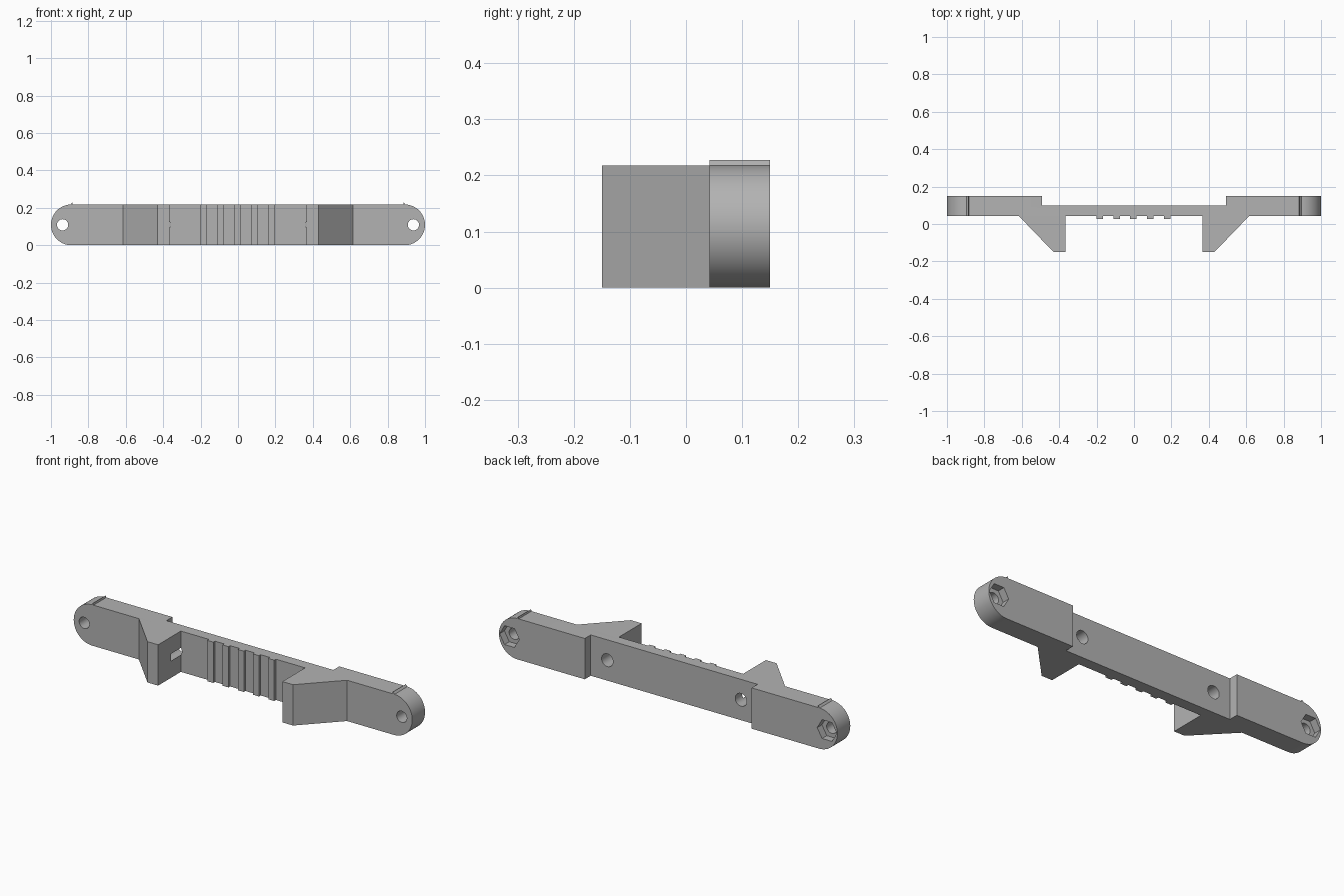
import bpy, bmesh, math
from mathutils import Vector

cube = bpy.data.objects.get("Cube")
if cube:
    bpy.data.objects.remove(cube)

HEIGHT, END, R = 0.218, 0.891, 0.109
FRONT, BACK, RECESS = 0.042, 0.15, 0.10

grey = bpy.data.materials.new("grey_plastic")
grey.diffuse_color = (0.45, 0.45, 0.45, 1)
grey.use_nodes = True
grey.node_tree.nodes["Principled BSDF"].inputs["Base Color"].default_value = (0.45, 0.45, 0.45, 1)


def prism(name, points, axis, start, end):
    """Extrude a flat outline along y (xz outline) or z (xy outline)."""
    bm = bmesh.new()
    put = (lambda a, b: (a, start, b)) if axis == "y" else (lambda a, b: (a, b, start))
    face = bm.faces.new([bm.verts.new(put(a, b)) for a, b in points])
    move = Vector((0, 1, 0) if axis == "y" else (0, 0, 1)) * (end - start)
    top = bmesh.ops.extrude_face_region(bm, geom=[face])["geom"]
    bmesh.ops.translate(bm, vec=move, verts=[g for g in top if isinstance(g, bmesh.types.BMVert)])
    bmesh.ops.recalc_face_normals(bm, faces=bm.faces)
    mesh = bpy.data.meshes.new(name)
    bm.to_mesh(mesh)
    bm.free()
    mesh.materials.append(grey)
    obj = bpy.data.objects.new(name, mesh)
    bpy.context.collection.objects.link(obj)
    return obj


def arc(cx, cz, r, n, start=0.0, sweep=math.tau, closed=True):
    steps = n if closed else n - 1
    return [(cx + r * math.cos(start + sweep * i / steps),
             cz + r * math.sin(start + sweep * i / steps)) for i in range(n)]


def rect(x0, x1, y0, y1):
    return [(x0, y0), (x1, y0), (x1, y1), (x0, y1)]


def carve(obj, cutters):
    """Subtract the cutters, then bake the result and shade it."""
    for c in cutters:
        c.hide_render = True
        mod = obj.modifiers.new("cut", "BOOLEAN")
        mod.operation, mod.solver, mod.object = "DIFFERENCE", "EXACT", c
    bpy.context.view_layer.update()
    baked = bpy.data.meshes.new_from_object(obj.evaluated_get(bpy.context.evaluated_depsgraph_get()))
    obj.modifiers.clear()
    obj.data = baked
    bpy.ops.object.select_all(action="DESELECT")
    obj.select_set(True)
    bpy.context.view_layer.objects.active = obj
    bpy.ops.object.shade_smooth_by_angle(angle=math.radians(30))


# Cutters: back recess, bolt holes, nut pockets, blind screw holes
recess = prism("recess_cutter", rect(-0.493, 0.493, -0.1, 0.4), "y", RECESS, 0.3)
bolts, screws = [], []
for s in (-1, 1):
    bolts.append(prism("bolt_cutter", arc(s * 0.938, R, 0.03, 32), "y", -0.1, 0.3))
    bolts.append(prism("nut_cutter", arc(s * 0.938, R, 0.058, 6), "y", 0.11, 0.3))
    screws.append(prism("screw_cutter", arc(s * 0.395, R, 0.034, 32), "y", -0.04, 0.3))

# Round-ended bar
outline = (arc(END, R, R, 33, -math.pi / 2, math.pi, False)
           + arc(-END, R, R, 33, math.pi / 2, math.pi, False))
bar = prism("bar", outline, "y", FRONT, BACK)
carve(bar, [recess] + bolts + screws)

# Front hooks and thin ridges on the ends
for s, side, screw in ((-1, "right", screws[0]), (1, "left", screws[1])):
    hook = prism(side + "_hook", [(s * x, y) for x, y in
                 ((0.615, FRONT), (0.43, -0.15), (0.367, -0.15), (0.367, FRONT))], "z", 0, HEIGHT)
    carve(hook, [screw])
    prism(side + "_ridge", [(s * x, z) for x, z in
          ((0.883, 0.216), (0.886, 0.228), (0.897, 0.216))], "y", FRONT, BACK)

# Grip teeth
for i in range(5):
    x = -0.183 + 0.09 * i
    prism("grip_tooth_%d" % (i + 1), rect(x - 0.0175, x + 0.0175, 0.028, FRONT), "z", 0, HEIGHT)

for c in [recess] + bolts + screws:
    bpy.data.objects.remove(c)
